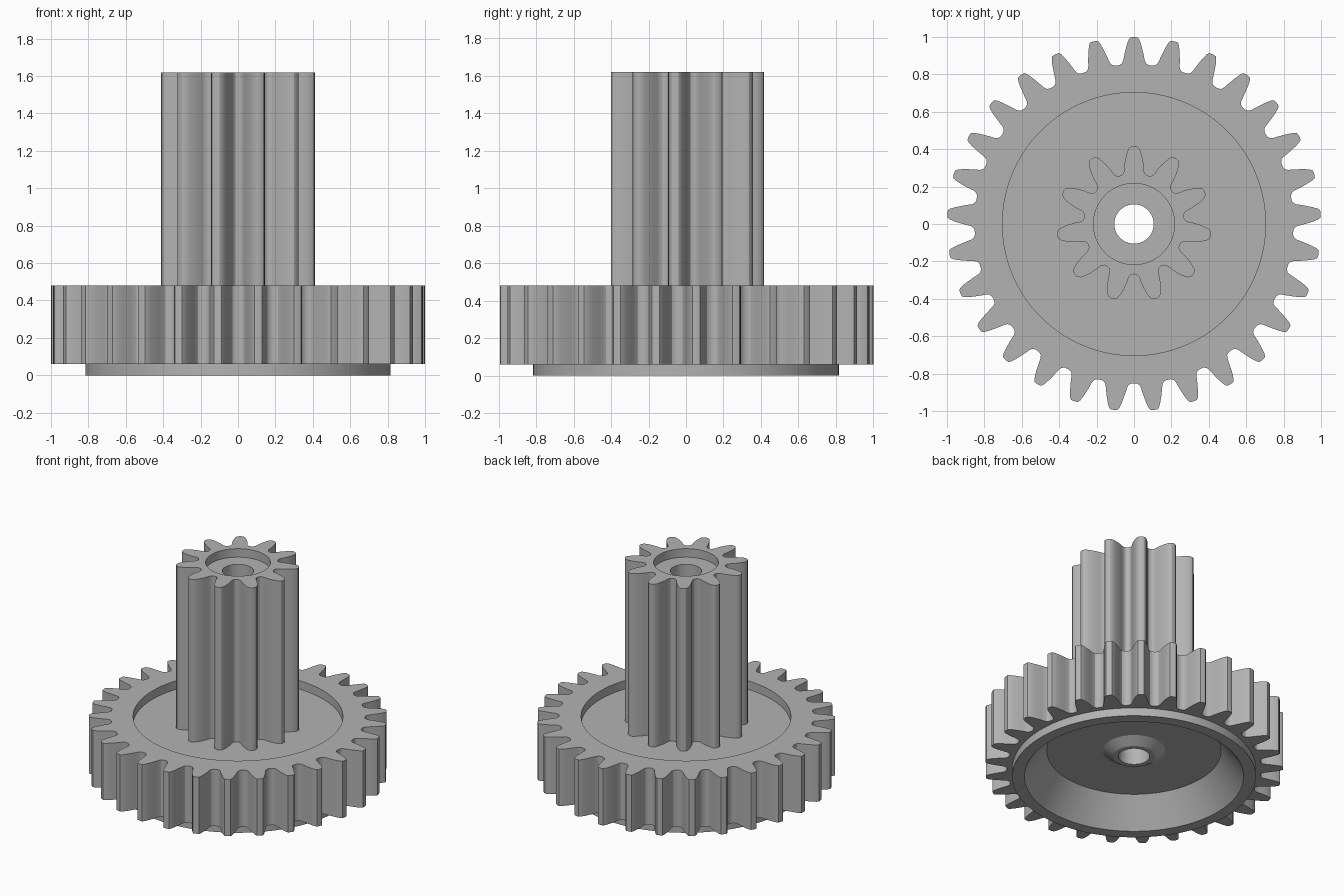
import bpy, bmesh, math

cube = bpy.data.objects.get("Cube")
if cube:
    bpy.data.objects.remove(cube, do_unlink=True)

grey = bpy.data.materials.new("plain_grey")
grey.use_nodes = True
colour = (0.45, 0.45, 0.45, 1)
grey.diffuse_color = colour
grey.node_tree.nodes["Principled BSDF"].inputs["Base Color"].default_value = colour


def gear_outline(teeth, flank, root):
    """Polar outline: flank lists (radius, half width) from tooth tip to root."""
    half = [(math.atan2(w, r), r) for r, w in flank]
    tooth = [(-a, r) for a, r in reversed(half) if a > 0] + half
    step = math.tau / teeth
    outline = []
    for i in range(teeth):
        centre = math.pi / 2 + i * step
        outline += [(centre + a, r) for a, r in tooth]
        outline.append((centre + step / 2, root))
    return outline


def loft(name, outline, stations):
    """Skin rings of (radius, z); radius None means the toothed outline."""
    bm = bmesh.new()
    rings = [[bm.verts.new(((radius or r) * math.cos(a), (radius or r) * math.sin(a), z))
              for a, r in outline] for radius, z in stations]
    n = len(outline)
    for low, high in zip(rings, rings[1:] + rings[:1]):
        for i in range(n):
            j = (i + 1) % n
            bm.faces.new((low[i], low[j], high[j], high[i]))
    bmesh.ops.recalc_face_normals(bm, faces=bm.faces)
    mesh = bpy.data.meshes.new(name)
    bm.to_mesh(mesh)
    bm.free()
    obj = bpy.data.objects.new(name, mesh)
    mesh.materials.append(grey)
    bpy.context.collection.objects.link(obj)
    bpy.ops.object.select_all(action='DESELECT')
    obj.select_set(True)
    bpy.context.view_layer.objects.active = obj
    bpy.ops.object.shade_smooth_by_angle(angle=math.radians(28))
    return obj


BORE, WEB_TOP, WEB_BOTTOM = 0.105, 0.417, 0.2

# Wide gear: dished top, lower collar, conical underside and central boss
wide_flank = [(1.0, 0), (0.998, 0.02), (0.985, 0.029), (0.96, 0.038), (0.93, 0.046),
              (0.9, 0.053), (0.875, 0.058), (0.861, 0.065), (0.853, 0.078)]
loft("wide_gear", gear_outline(29, wide_flank, 0.852), [
    (BORE, WEB_TOP), (0.703, WEB_TOP), (0.703, 0.48), (None, 0.48), (None, 0.06),
    (0.816, 0.06), (0.816, 0), (0.735, 0), (0.585, WEB_BOTTOM),
    (0.21, WEB_BOTTOM), (0.14, 0.155), (BORE, 0.155)])

# Tall pinion: counterbored top and through bore
pinion_flank = [(0.417, 0), (0.413, 0.018), (0.402, 0.03), (0.38, 0.039), (0.35, 0.047),
                (0.32, 0.052), (0.295, 0.053), (0.28, 0.057), (0.271, 0.065)]
loft("tall_pinion", gear_outline(11, pinion_flank, 0.268), [
    (BORE, WEB_TOP), (BORE, 1.557), (0.217, 1.557), (0.217, 1.62),
    (None, 1.62), (None, WEB_TOP)])
